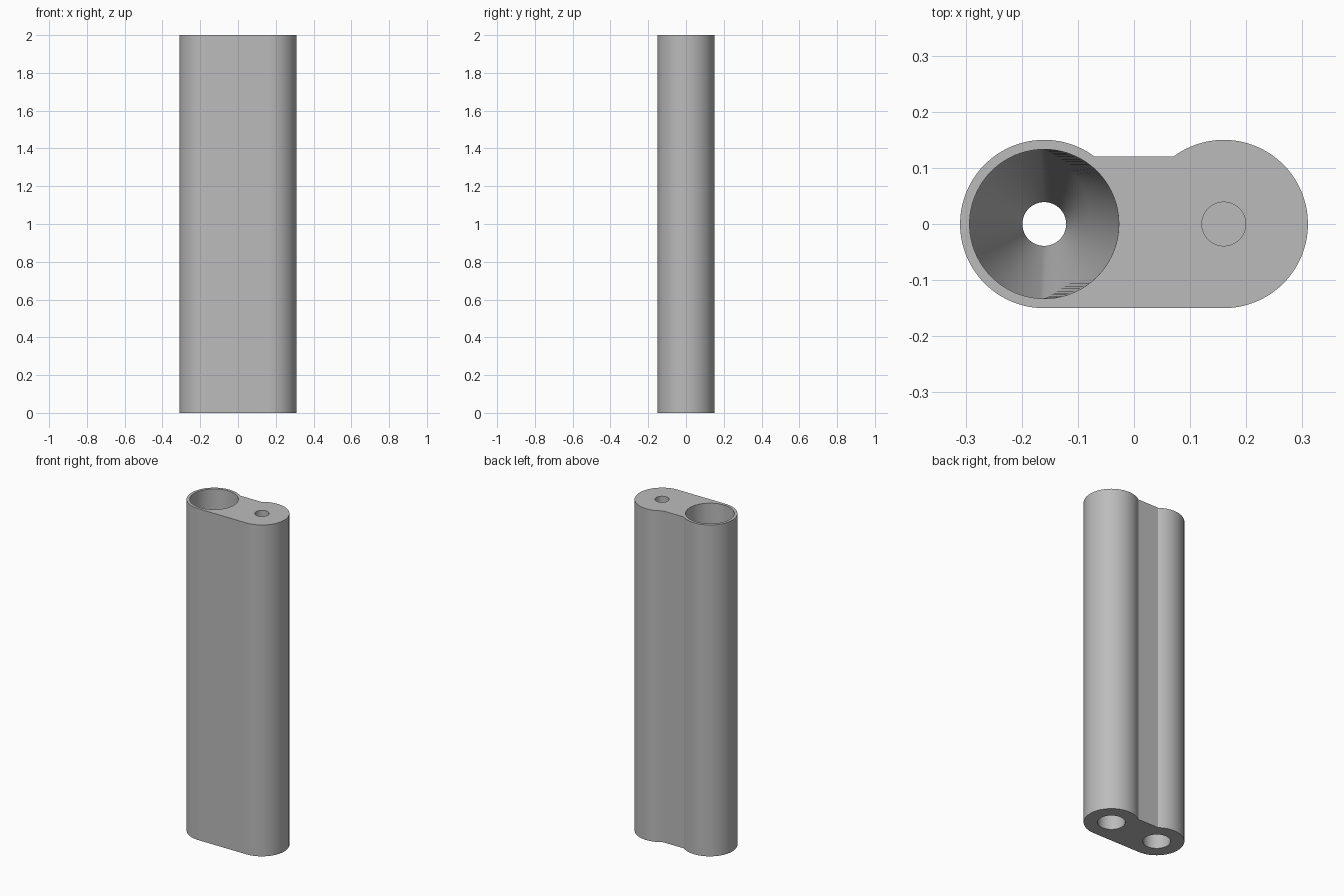
import bpy, bmesh
from math import cos, sin, pi, radians, sqrt

if "Cube" in bpy.data.objects:
    bpy.data.objects.remove(bpy.data.objects["Cube"])

HEIGHT, RADIUS, OFFSET = 2.0, 0.15, 0.16
BORE, PINHOLE, SOCKET = 0.133, 0.039, 0.075
SIDES = 96

grey = bpy.data.materials.new("plain grey")
grey.use_nodes = True
colour = (0.5, 0.5, 0.5, 1)
grey.diffuse_color = colour
grey.node_tree.nodes["Principled BSDF"].inputs["Base Color"].default_value = colour


def loft(name, rings):
    """Closed solid through matching rings of (x, y, z) points."""
    bm = bmesh.new()
    loops = [[bm.verts.new(p) for p in ring] for ring in rings]
    n = len(loops[0])
    for low, high in zip(loops, loops[1:]):
        for i in range(n):
            j = (i + 1) % n
            bm.faces.new((low[i], low[j], high[j], high[i]))
    bm.faces.new(loops[0][::-1])
    bm.faces.new(loops[-1])
    bmesh.ops.recalc_face_normals(bm, faces=bm.faces)
    mesh = bpy.data.meshes.new(name)
    bm.to_mesh(mesh)
    bm.free()
    mesh.materials.append(grey)
    obj = bpy.data.objects.new(name, mesh)
    bpy.context.collection.objects.link(obj)
    return obj


def circle(x, r, z):
    return [(x + r * cos(2 * pi * i / SIDES), r * sin(2 * pi * i / SIDES), z)
            for i in range(SIDES)]


def lens(x, r, z):
    """Circle whose inner side is pulled back along a shifted arc."""
    return [(min(px, x - 0.062 + sqrt(0.145 ** 2 - y * y)), y, z)
            for px, y, _ in circle(x, r, z)]


def drill(body, cutter):
    """Subtract the cutter and discard it."""
    cutter.hide_render = True
    mod = body.modifiers.new("drill", 'BOOLEAN')
    mod.operation, mod.solver, mod.object = 'DIFFERENCE', 'EXACT', cutter
    bpy.context.view_layer.objects.active = body
    bpy.ops.object.modifier_apply(modifier=mod.name)
    bpy.data.objects.remove(cutter)


# Twin-tube outline: flat front, shallow step between the tubes at the back
STEPS = 48
angles = [radians(-90 + 216.87 * i / STEPS) for i in range(STEPS + 1)]
half = [(OFFSET + RADIUS * cos(a), RADIUS * sin(a)) for a in angles]
outline = half + [(-x, y) for x, y in reversed(half)]
body = loft("twin_tube_body", [[(x, y, z) for x, y in outline] for z in (0, HEIGHT)])

# Wide bore with a sloping inner wall and a funnel floor
drill(body, loft("funnel_cutter", [
    circle(-OFFSET, PINHOLE, 0.1), circle(-OFFSET, PINHOLE, 0.2),
    lens(-OFFSET, BORE, 0.45),
    circle(-OFFSET, BORE, HEIGHT), circle(-OFFSET, BORE, HEIGHT + 0.1)]))

# Small blind hole in the top of the other tube
drill(body, loft("pinhole_cutter", [
    circle(OFFSET, PINHOLE, HEIGHT - 0.2), circle(OFFSET, PINHOLE, HEIGHT + 0.1)]))

# Round sockets underneath both tubes
for side in (-1, 1):
    drill(body, loft("socket_cutter", [
        circle(side * OFFSET, SOCKET, -0.1), circle(side * OFFSET, SOCKET, 0.17)]))

# Smooth walls, crisp rims
bpy.ops.object.select_all(action='DESELECT')
body.select_set(True)
bpy.context.view_layer.objects.active = body
bpy.ops.object.shade_smooth_by_angle(angle=radians(30))
